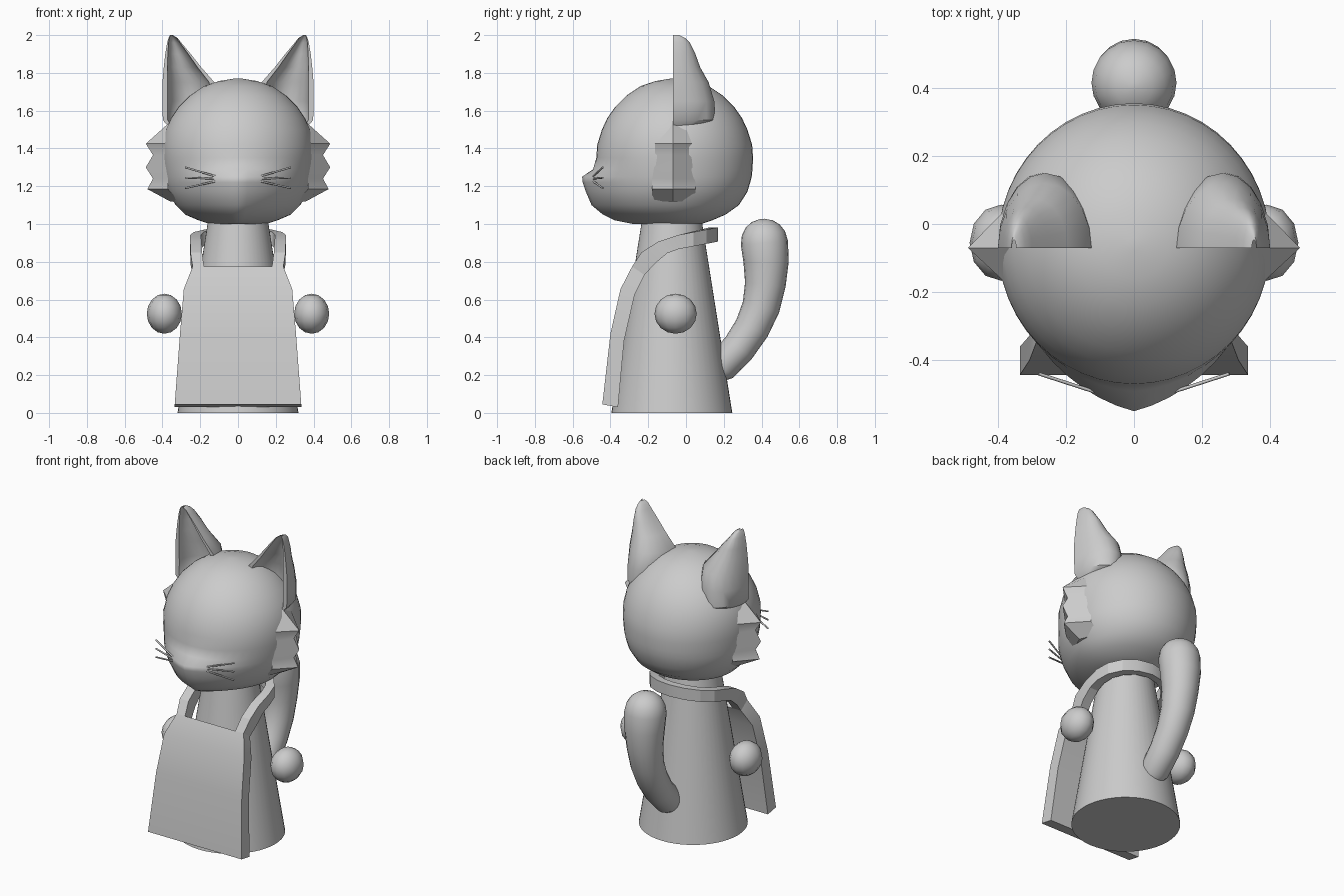
import bpy, bmesh
from math import sin, cos, pi, radians
from mathutils import Vector

if "Cube" in bpy.data.objects:
    bpy.data.objects.remove(bpy.data.objects["Cube"])


def finish(bm, name, angle=40):
    bmesh.ops.recalc_face_normals(bm, faces=bm.faces)
    me = bpy.data.meshes.new(name)
    bm.to_mesh(me)
    bm.free()
    me.shade_smooth()
    me.set_sharp_from_angle(angle=radians(angle))
    ob = bpy.data.objects.new(name, me)
    bpy.context.collection.objects.link(ob)
    return ob


def loft(name, rings, angle=40):
    """Skin a list of equal-length closed rings and cap both ends."""
    bm = bmesh.new()
    vs = [[bm.verts.new(p) for p in r] for r in rings]
    n = len(vs[0])
    for a, b in zip(vs, vs[1:]):
        for i in range(n):
            j = (i + 1) % n
            bm.faces.new((a[i], a[j], b[j], b[i]))
    bm.faces.new(vs[0])
    bm.faces.new(vs[-1])
    return finish(bm, name, angle)


def circle(n):
    return [2 * pi * i / n for i in range(n)]


# Body: tapered cone
loft("body", [[(r * cos(a), -0.075 + r * sin(a), z) for a in circle(48)]
              for z, r in ((0, 0.32), (1.04, 0.155))])

# Head: stacked rings (z, half width, front y, back y) with a pointed muzzle
CY = -0.06
levels = [(1.0, .15, -.28, .08), (1.02, .21, -.38, .14), (1.05, .28, -.44, .21),
          (1.1, .33, -.50, .28), (1.17, .37, -.53, .325), (1.22, .385, -.547, .34),
          (1.25, .39, -.55, .348), (1.29, .395, -.492, .352), (1.35, .40, -.475, .355),
          (1.42, .40, -.47, .35), (1.5, .383, -.445, .325), (1.56, .355, -.417, .297),
          (1.62, .315, -.375, .255), (1.68, .255, -.315, .195), (1.73, .18, -.24, .12),
          (1.757, .1, -.16, .04), (1.77, .02, -.08, -.04)]


def head_ring(z, rx, yf, yb):
    ring = []
    for a in circle(48):
        x, y = rx * cos(a), CY + (yb - CY) * sin(a)
        if sin(a) < 0:
            extra = (2 * CY - yb) - yf
            y -= extra * max(0, 1 - abs(x) / min(rx, 0.33))
        ring.append((x, y, z))
    return ring


loft("head", [head_ring(*l) for l in levels], 60)


# Ears: crescent sections (z, inner x, outer x, depth), flat and hollow in front
ear = [(1.50, .18, .355, .14), (1.55, .14, .398, .22), (1.65, .12, .40, .22),
       (1.75, .125, .40, .19), (1.83, .195, .393, .145), (1.9, .25, .385, .12),
       (1.96, .30, .375, .09), (1.985, .32, .368, .065), (2.0, .345, .36, .035)]


def ear_ring(s, z, xl, xr, d):
    c, w = (xl + xr) / 2, (xr - xl) / 2
    arc = [pi * i / 10 for i in range(11)]
    back = [(s * (c + w * cos(t)), -.07 + d * sin(t), z) for t in arc]
    hollow = [(s * (c + .8 * w * cos(t)), -.07 + .65 * d * sin(t), z) for t in reversed(arc)]
    return back + hollow


# Cheek tufts: zigzag ridge (x, z)
zigzag = [(.36, 1.54), (.488, 1.425), (.45, 1.365), (.488, 1.30), (.45, 1.24),
          (.48, 1.185), (.36, 1.12)]


def tuft_ring(s, x, z):
    b = min(.37, x - .05)
    return [(s * x, -.07, z), (s * b, -.18, z), (s * b, .05, z)]


def ball(name, loc, size, u, v):
    bm = bmesh.new()
    bmesh.ops.create_uvsphere(bm, u_segments=u, v_segments=v, radius=1)
    for p in bm.verts:
        p.co = Vector(loc) + Vector([a * b for a, b in zip(p.co, size)])
    return finish(bm, name, 60)


def rod(name, a, b, r):
    a, b = Vector(a), Vector(b)
    q = (b - a).to_track_quat('Z', 'Y')
    return loft(name, [[p + q @ Vector((r * cos(t), r * sin(t), 0)) for t in circle(8)]
                       for p in (a, b)], 50)


for s, side in ((1, "right"), (-1, "left")):
    loft("ear_" + side, [ear_ring(s, *e) for e in ear], 45)
    loft("cheek_tuft_" + side, [tuft_ring(s, *p) for p in zigzag], 30)
    ball("hand_" + side, (s * .39, -.055, .525), (.093, .112, .106), 12, 8)
    # Whiskers: three thin rods fanning out
    for k, (z0, z1) in enumerate(((1.25, 1.30), (1.24, 1.245), (1.228, 1.19))):
        rod(f"whisker_{side}_{k}", (s * .11, -.495, z0), (s * .28, -.44, z1), .005)

# Tail: tube swept in the yz plane (y, z, radius)
path = [(.12, .2, .06), (.19, .25, .087), (.28, .345, .09), (.35, .45, .094),
        (.397, .56, .1), (.42, .68, .108), (.424, .8, .12), (.415, .9, .125),
        (.41, .95, .115), (.406, .99, .09), (.404, 1.015, .055), (.403, 1.027, .012)]
rings = []
for i, (y, z, r) in enumerate(path):
    p, q = path[max(i - 1, 0)], path[min(i + 1, len(path) - 1)]
    t = Vector((0, q[0] - p[0], q[1] - p[1])).normalized()
    nrm = Vector((0, t.z, -t.y))
    rings.append([Vector((r * cos(a), y, z)) + nrm * (r * sin(a)) for a in circle(20)])
loft("tail", rings, 60)


# Apron: flat panel bending back towards the neck
def bar(x0, x1, yo, zo, yi, zi):
    return [(x0, yo, zo), (x1, yo, zo), (x1, yi, zi), (x0, yi, zi)]


panel = [(.335, -.443, .045, -.36, .03), (.307, -.40, .42, -.328, .38),
         (.287, -.347, .655, -.272, .625), (.24, -.285, .775, -.22, .73)]
loft("apron_panel", [bar(-w, w, *p) for w, *p in panel], 20)

# Apron strap: up both sides and around the back of the neck
front = [(.18, .24, -.285, .775, -.22, .73), (.19, .252, -.235, .85, -.165, .79),
         (.193, .253, -.15, .905, -.10, .845)]
right = [bar(*f) for f in front]
left = [[(-x, y, z) for x, y, z in r] for r in reversed(right)]
back = []
for i in range(9):
    a = pi * i / 8
    ro = Vector((.253 * cos(a), -.04 + .21 * sin(a), 0))
    ri = Vector((.197 * cos(a), -.04 + .165 * sin(a), 0))
    lift = .04 * sin(a)
    top, low = Vector((0, 0, .942 + lift)), Vector((0, 0, .867 + lift))
    back.append([ri + top, ro + top, ro + low, ri + low])
loft("apron_strap", right + back + left, 20)
